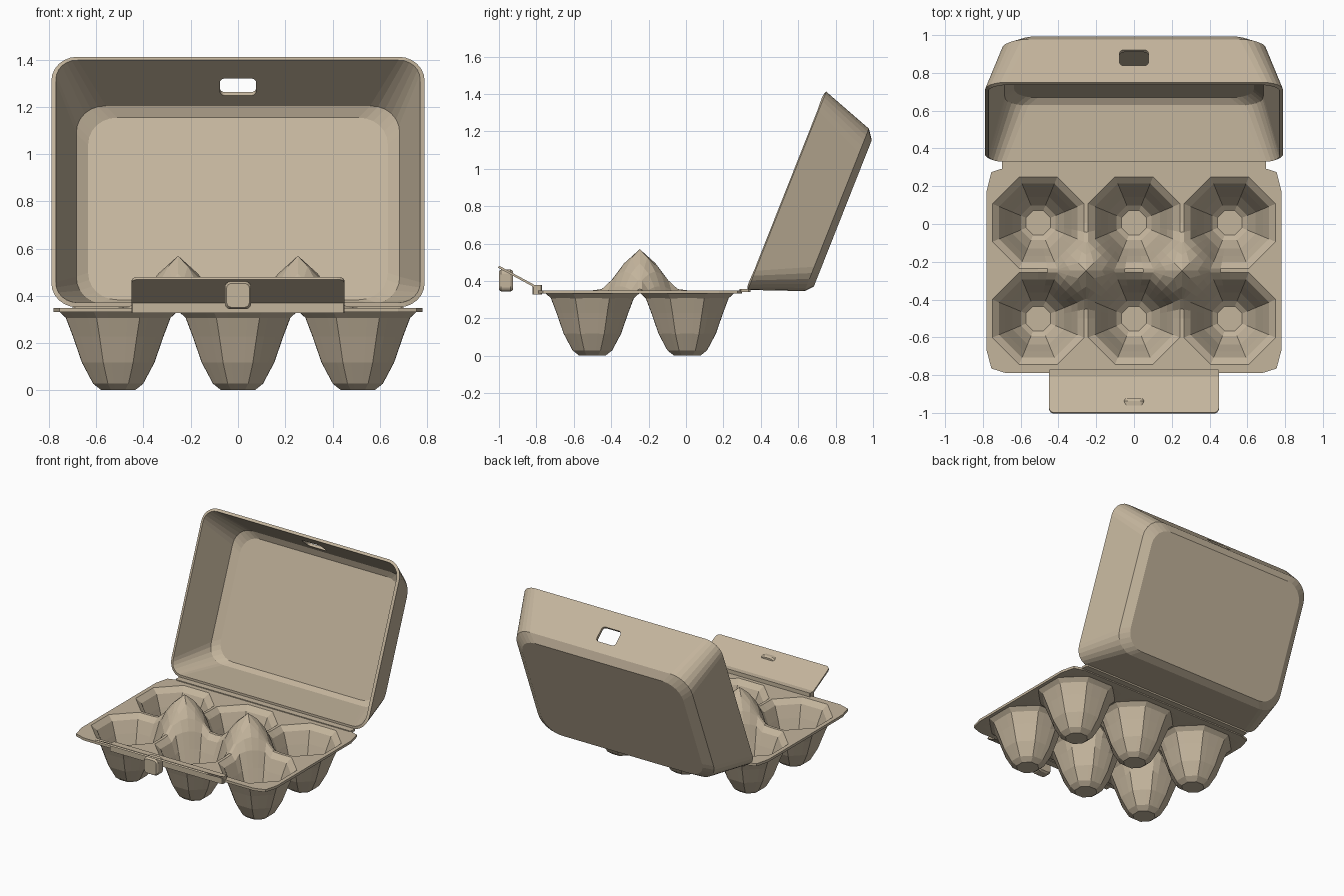
import bpy, bmesh, math
from mathutils import Vector

if "Cube" in bpy.data.objects:
    bpy.data.objects.remove(bpy.data.objects["Cube"])

mat = bpy.data.materials.new("pulp_tan")
mat.diffuse_color = (0.55, 0.46, 0.335, 1)
mat.use_nodes = True
mat.node_tree.nodes["Principled BSDF"].inputs["Base Color"].default_value = mat.diffuse_color


def finish(name, bm):
    me = bpy.data.meshes.new(name)
    bm.to_mesh(me)
    bm.free()
    me.materials.append(mat)
    ob = bpy.data.objects.new(name, me)
    bpy.context.collection.objects.link(ob)
    return ob


def rrect(x0, x1, y0, y1, r, seg=4):
    """Rounded rectangle outline, counter-clockwise."""
    pts = []
    for q, (cx, cy) in enumerate([(x1 - r, y1 - r), (x0 + r, y1 - r), (x0 + r, y0 + r), (x1 - r, y0 + r)]):
        for i in range(seg + 1):
            a = math.pi / 2 * (q + i / seg)
            pts.append((cx + r * math.cos(a), cy + r * math.sin(a)))
    return pts


def loft(name, layers, origin, u, n, cap_start=True):
    """Join outlines (points, offset); u = second outline axis, n = offset axis, as (y, z)."""
    bm = bmesh.new()
    rings = [[bm.verts.new((px, origin[0] + u[0] * pu + n[0] * d, origin[1] + u[1] * pu + n[1] * d))
              for px, pu in pts] for pts, d in layers]
    for a, b in zip(rings, rings[1:]):
        for k in range(len(a)):
            j = (k + 1) % len(a)
            bm.faces.new((a[k], a[j], b[j], b[k]))
    if cap_start:
        bm.faces.new(rings[0])
    bm.faces.new(rings[-1])
    bmesh.ops.recalc_face_normals(bm, faces=bm.faces)
    return finish(name, bm)


# Tray: six octagonal cups with two peaks rising between them
H, YM, SEG, TOP = 0.2535, -0.247, 32, 0.35
CUP = [(0.065, 0.018), (0.092, 0.04), (0.137, 0.125), (0.175, 0.235), (0.207, 0.318), (0.243, TOP)]
PEAK = [(0, 0.22), (0.04, 0.197), (0.08, 0.15), (0.145, 0.06), (0.21, 0)]


def peak(x, y):
    d = math.hypot(abs(x) - H, y - YM)
    for (d0, h0), (d1, h1) in zip(PEAK, PEAK[1:]):
        if d <= d1:
            return h0 + (h1 - h0) * (d - d0) / (d1 - d0)
    return 0


bm = bmesh.new()
for cx in (-2 * H, 0, 2 * H):
    for cy in (YM - H, YM + H):
        rings = []
        for i in range(len(CUP) + 2):
            ring = []
            for k in range(SEG):
                a = 2 * math.pi * k / SEG
                c, s = math.cos(a), math.sin(a)
                octa = 1 / math.cos((a + math.pi / 8) % (math.pi / 4) - math.pi / 8)
                edge = H / max(abs(c), abs(s))
                if i < len(CUP):
                    r, z = CUP[i][0] * octa, CUP[i][1]
                else:
                    t = 0.5 * (i - len(CUP) + 1)
                    r, z = CUP[-1][0] * octa * (1 - t) + edge * t, TOP
                x, y = cx + r * c, cy + r * s
                z += peak(x, y)
                # stretch the outer border to the tray edge, with clipped corners
                ox, oy = abs(x) > 3 * H - 0.001, abs(y - YM) > 2 * H - 0.001
                clip = 0.025 if ox and oy else 0
                if ox:
                    x = math.copysign(0.78 - clip, x)
                if oy:
                    y = 0.30 - clip if y > YM else -0.79 + clip
                ring.append(bm.verts.new((x, y, z)))
            rings.append(ring)
        bm.faces.new(rings[0])
        for p, q in zip(rings, rings[1:]):
            for k in range(SEG):
                j = (k + 1) % SEG
                bm.faces.new((p[k], q[k], q[j], p[j]))
bmesh.ops.remove_doubles(bm, verts=bm.verts, dist=0.0005)
tray = finish("egg_tray", bm)
m = tray.modifiers.new("wall", 'SOLIDIFY')
m.thickness, m.offset = 0.018, -1

# Lid: open shell, tilted back from the hinge
lid = loft("lid", [(rrect(-0.79, 0.79, 0, 1.14, 0.11, 6), 0),
                   (rrect(-0.70, 0.70, 0.106, 1.04, 0.14, 6), 0.285),
                   (rrect(-0.64, 0.64, 0.147, 0.989, 0.13, 6), 0.322)],
           (0.33, 0.352), (0.368, 0.93), (0.93, -0.368), cap_start=False)
m = lid.modifiers.new("wall", 'SOLIDIFY')
m.thickness, m.offset = 0.02, -1

# Latch slot cut through the far wall of the lid
slot = rrect(-0.076, 0.076, -0.055, 0.055, 0.022)
cutter = loft("slot_cutter", [(slot, -0.08), (slot, 0.08)],
              (0.877, 1.295), (0.754, -0.656), (0.656, 0.754))
cutter.hide_render = True
m = lid.modifiers.new("slot", 'BOOLEAN')
m.operation, m.object, m.solver = 'DIFFERENCE', cutter, 'EXACT'
bpy.context.view_layer.update()
dg = bpy.context.evaluated_depsgraph_get()
cut_mesh = bpy.data.meshes.new_from_object(lid.evaluated_get(dg))
lid.modifiers.clear()
lid.data = cut_mesh
bpy.data.objects.remove(cutter)

# Hinge strip between tray and lid
strip = rrect(-0.70, 0.70, 0.285, 0.345, 0.01, 1)
loft("hinge", [(strip, 0.340), (strip, 0.356)], (0, 0), (1, 0), (0, 1))

# Front lip where the flap joins the tray
lip = rrect(-0.45, 0.45, -0.82, -0.77, 0.004, 1)
loft("flap_lip", [(lip, 0.328), (lip, 0.378)], (0, 0), (1, 0), (0, 1))

# Slanted closing flap
flap = rrect(-0.45, 0.45, 0, 0.26, 0.03)
loft("front_flap", [(flap, -0.012), (flap, 0)], (-0.77, 0.357), (-0.879, 0.477), (0.477, 0.879))

# Latch button poking through the flap
inner = rrect(-0.048, 0.048, 0.352, 0.453, 0.02)
outer = rrect(-0.056, 0.056, 0.344, 0.461, 0.025)
loft("latch_button", [(inner, -1.0), (outer, -0.988), (outer, -0.937), (inner, -0.925)],
     (0, 0), (0, 1), (1, 0))
